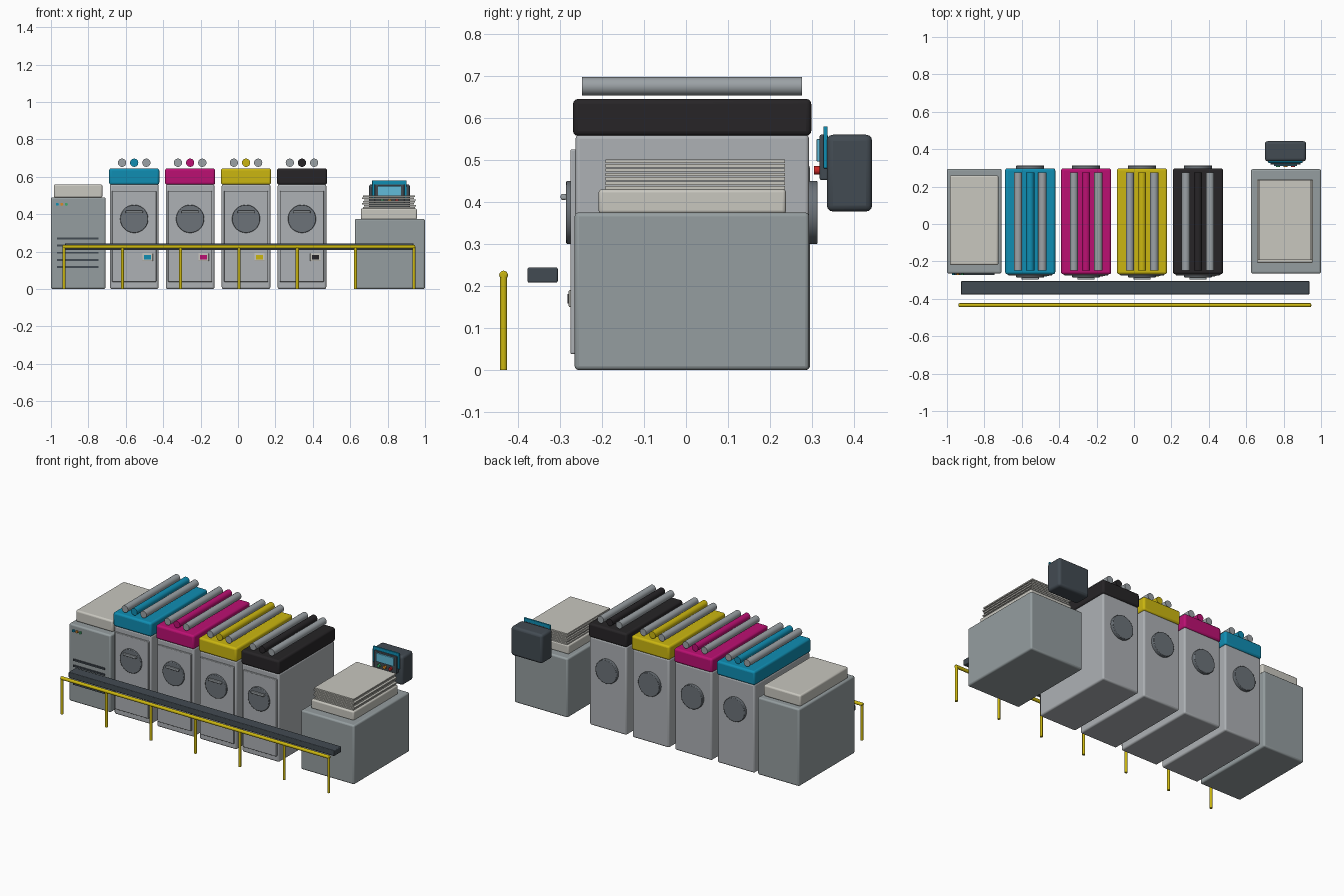
import bpy, math

if "Cube" in bpy.data.objects:
    bpy.data.objects.remove(bpy.data.objects["Cube"])


def mat(name, r, g, b):
    m = bpy.data.materials.new(name)
    m.diffuse_color = (r, g, b, 1)
    m.use_nodes = True
    m.node_tree.nodes["Principled BSDF"].inputs["Base Color"].default_value = m.diffuse_color
    return m


CYAN = mat("cyan", 0.005, 0.27, 0.45)
MAGENTA = mat("magenta", 0.5, 0.005, 0.17)
YELLOW = mat("yellow", 0.6, 0.47, 0.005)
BLACK = mat("black", 0.02, 0.018, 0.02)
SLATE = mat("slate", 0.055, 0.07, 0.085)
CABINET = mat("cabinet_grey", 0.3, 0.34, 0.35)
TOWER = mat("tower_grey", 0.42, 0.44, 0.46)
PAPER = mat("paper", 0.58, 0.57, 0.52)
STEEL = mat("steel", 0.33, 0.36, 0.38)
COVER = mat("cover_grey", 0.15, 0.17, 0.19)
SCREEN = mat("screen_blue", 0.12, 0.5, 0.7)
RED = mat("red", 0.6, 0.02, 0.02)
ORANGE = mat("orange", 0.7, 0.25, 0.02)
GREEN = mat("green", 0.05, 0.4, 0.15)


def finish(o, name, m):
    o.name = name
    o.data.materials.append(m)
    bpy.ops.object.shade_smooth_by_angle(angle=math.radians(35))
    return o


def box(name, x, y, z, m, bevel=0.0):
    """Box from (min, max) ranges, with optional rounded edges."""
    bpy.ops.mesh.primitive_cube_add(size=1, location=[sum(r) / 2 for r in (x, y, z)])
    o = bpy.context.object
    o.scale = [r[1] - r[0] for r in (x, y, z)]
    bpy.ops.object.transform_apply(location=False, rotation=False, scale=True)
    finish(o, name, m)
    if bevel:
        b = o.modifiers.new("rounded_edges", 'BEVEL')
        b.width, b.segments = bevel, 3
    return o


def rod(name, center, r, length, axis, m, sides=24, bevel=0.0):
    """Cylinder along x, y or z."""
    rot = {'X': (0, math.pi / 2, 0), 'Y': (math.pi / 2, 0, 0), 'Z': (0, 0, 0)}[axis]
    bpy.ops.mesh.primitive_cylinder_add(vertices=sides, radius=r, depth=length,
                                        location=center, rotation=rot)
    o = finish(bpy.context.object, name, m)
    if bevel:
        b = o.modifiers.new("rounded_rim", 'BEVEL')
        b.width, b.segments, b.limit_method = bevel, 2, 'ANGLE'
    return o


# Paper feeder cabinet with lid, vents and indicator lights
box("feeder_cabinet", (-1, -0.708), (-0.265, 0.295), (0, 0.49), CABINET, 0.01)
box("feeder_lid", (-0.985, -0.725), (-0.22, 0.26), (0.488, 0.56), PAPER, 0.01)
for i in range(5):
    z = 0.118 + i * 0.038
    box(f"feeder_vent_{i}", (-0.967, -0.746), (-0.273, -0.26), (z - 0.005, z + 0.005), SLATE)
for i, m in enumerate((CYAN, ORANGE, GREEN)):
    rod(f"feeder_light_{i}", (-0.966 + i * 0.024, -0.267, 0.453), 0.008, 0.012, 'Y', m, 16)

# Four printing towers
for i, (name, m) in enumerate((("cyan", CYAN), ("magenta", MAGENTA),
                               ("yellow", YELLOW), ("black", BLACK))):
    c = -0.555 + i * 0.299
    box(name + "_tower", (c - 0.13, c + 0.13), (-0.263, 0.293), (0, 0.56), TOWER, 0.01)
    box(name + "_front_door", (c - 0.118, c + 0.118), (-0.275, -0.26), (0.038, 0.525), TOWER, 0.004)
    box(name + "_ink_hood", (c - 0.134, c + 0.134), (-0.269, 0.298), (0.557, 0.645), m, 0.012)
    # Ink rollers above the hood
    for k in (-1, 0, 1):
        rod(f"{name}_roller_{k + 1}", (c + k * 0.065, 0.014, 0.675), 0.022, 0.524, 'Y',
            STEEL if k else m)
    # Round drum covers front and back, with a handle on the front
    rod(name + "_front_cover", (c, -0.273, 0.375), 0.075, 0.024, 'Y', COVER, 40, 0.003)
    rod(name + "_back_cover", (c, 0.301, 0.375), 0.075, 0.024, 'Y', COVER, 40, 0.003)
    box(name + "_cover_handle", (c - 0.046, c + 0.046), (-0.298, -0.283), (0.405, 0.419), STEEL, 0.004)
    # Small status panel
    box(name + "_panel", (c + 0.044, c + 0.1), (-0.279, -0.272), (0.15, 0.19), PAPER, 0.002)
    box(name + "_panel_display", (c + 0.053, c + 0.091), (-0.282, -0.277), (0.158, 0.181), m)

# Delivery cabinet with tray and stacked sheets
box("delivery_cabinet", (0.625, 1), (-0.265, 0.293), (0, 0.375), CABINET, 0.01)
box("delivery_tray", (0.657, 0.957), (-0.208, 0.238), (0.372, 0.43), PAPER, 0.008)
for i in range(7):
    z = 0.43 + i * 0.0105
    dx = (0, 0.006, -0.005)[i % 3]
    box(f"sheet_{i}", (0.668 + dx, 0.945 + dx), (-0.192, 0.236), (z, z + 0.0078), PAPER)

# Control console behind the delivery
box("console_housing", (0.7, 0.92), (0.335, 0.443), (0.377, 0.56), SLATE, 0.015)
box("console_back_plate", (0.717, 0.902), (0.327, 0.337), (0.48, 0.58), CYAN, 0.002)
box("console_bezel", (0.73, 0.89), (0.318, 0.338), (0.452, 0.56), SLATE, 0.004)
box("console_screen", (0.748, 0.872), (0.311, 0.32), (0.496, 0.55), SCREEN, 0.002)
for i, m in enumerate((GREEN, ORANGE, RED)):
    rod(f"console_button_{i}", (0.77 + i * 0.04, 0.313, 0.475), 0.01, 0.016, 'Y', m, 16)

# Walkway step along the front
box("walkway", (-0.925, 0.938), (-0.377, -0.305), (0.208, 0.244), SLATE, 0.004)

# Safety rail with posts
rod("safety_rail", (0.005, -0.434, 0.226), 0.0105, 1.885, 'X', YELLOW, 16, 0.004)
for i in range(7):
    rod(f"rail_post_{i}", (-0.93 + i * 0.3117, -0.434, 0.113), 0.0085, 0.226, 'Z', YELLOW, 16)
